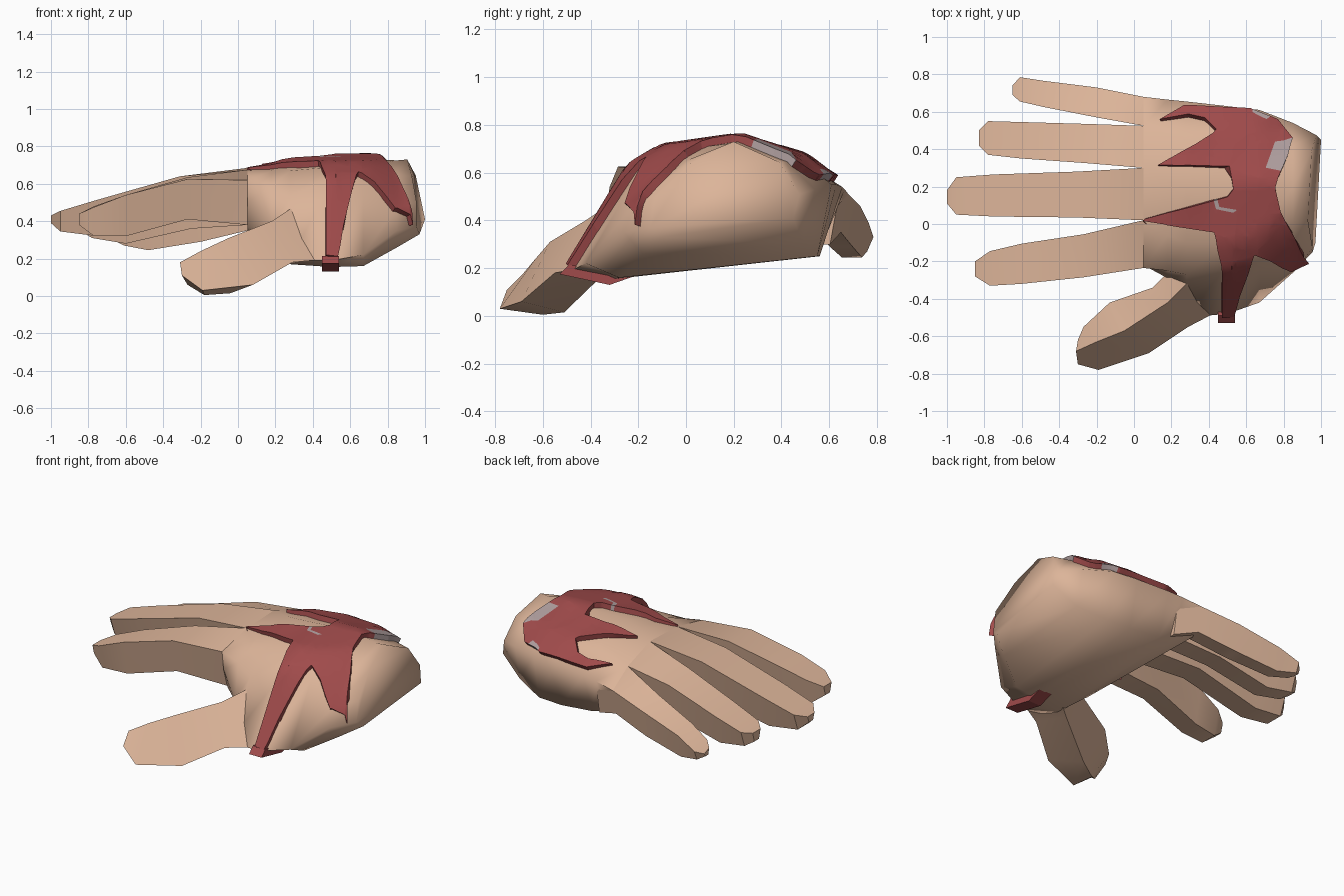
import bpy, bmesh, math
from mathutils import Vector
from mathutils.bvhtree import BVHTree

cube = bpy.data.objects.get("Cube")
if cube:
    bpy.data.objects.remove(cube, do_unlink=True)


def make_material(name, colour):
    mat = bpy.data.materials.new(name)
    mat.use_nodes = True
    mat.diffuse_color = (*colour, 1)
    mat.node_tree.nodes["Principled BSDF"].inputs["Base Color"].default_value = (*colour, 1)
    return mat


skin = make_material("skin", (.72, .46, .32))
red = make_material("dark_red", (.35, .07, .07))
grey = make_material("pale_grey", (.44, .35, .35))


def add_object(name, bm, mats):
    bmesh.ops.recalc_face_normals(bm, faces=bm.faces)
    mesh = bpy.data.meshes.new(name)
    bm.to_mesh(mesh)
    bm.free()
    for mat in mats:
        mesh.materials.append(mat)
    obj = bpy.data.objects.new(name, mesh)
    bpy.context.collection.objects.link(obj)
    bpy.ops.object.select_all(action='DESELECT')
    obj.select_set(True)
    bpy.context.view_layer.objects.active = obj
    return obj


def loft(name, rings, mat, angle=40):
    """Skin a closed tube through rings that have equal point counts."""
    bm = bmesh.new()
    loops = [[bm.verts.new(p) for p in ring] for ring in rings]
    for a, b in zip(loops, loops[1:]):
        for i in range(len(a)):
            j = (i + 1) % len(a)
            bm.faces.new((a[i], a[j], b[j], b[i]))
    bm.faces.new(loops[0])
    bm.faces.new(loops[-1])
    obj = add_object(name, bm, [mat])
    bpy.ops.object.shade_smooth_by_angle(angle=math.radians(angle))
    return obj


# Palm: cross-sections (y, z) from the knuckles towards the wrist
palm_sections = {
    .05: [(-.18, .37), (-.22, .5), (-.235, .62), (.02, .675), (.3, .685), (.525, .61), (.68, .51), (.6, .34)],
    .18: [(-.2, .24), (-.29, .36), (-.25, .59), (-.06, .67), (.23, .71), (.48, .65), (.665, .53), (.57, .3)],
    .28: [(-.35, .17), (-.5, .19), (-.27, .54), (-.1, .67), (.2, .73), (.45, .67), (.655, .54), (.56, .27)],
    .5: [(-.3, .155), (-.48, .19), (-.22, .62), (-.1, .69), (.22, .735), (.5, .65), (.63, .55), (.56, .25)],
    .67: [(-.28, .16), (-.42, .22), (-.2, .6), (-.06, .69), (.23, .735), (.48, .65), (.61, .55), (.55, .25)],
    .85: [(-.18, .26), (-.26, .35), (-.21, .48), (0, .65), (.2, .725), (.42, .645), (.54, .53), (.49, .3)],
}
palm_rings = [[(x, y, z) for y, z in pts] for x, pts in palm_sections.items()]
# The wrist end leans back towards its top
palm_rings.append([(.97, -.1, .33), (.955, -.15, .37), (.955, -.13, .5), (.93, .02, .64),
                   (.905, .2, .73), (.95, .39, .645), (.975, .475, .51), (1, .45, .41)])
body = [loft("palm", palm_rings, skin, 80)]

# Fingers: stations of x, near side, far side, near top, far top, bottom
fingers = {
    "index_finger": [(.05, -.235, .02, .62, .675, .38), (-.27, -.285, -.055, .625, .635, .41),
                     (-.6, -.32, -.105, .54, .54, .32), (-.77, -.33, -.145, .475, .48, .32),
                     (-.85, -.28, -.2, .44, .44, .38)],
    "middle_finger": [(.05, .02, .3, .675, .685, .4), (-.31, .035, .28, .64, .64, .42),
                      (-.75, .04, .265, .515, .515, .32), (-.95, .05, .25, .455, .455, .345),
                      (-1, .11, .18, .43, .43, .39)],
    "ring_finger": [(.05, .3, .525, .685, .61, .38), (-.25, .325, .535, .6, .57, .36),
                    (-.6, .35, .545, .48, .46, .28), (-.78, .37, .55, .42, .41, .31),
                    (-.83, .42, .5, .4, .4, .34)],
    "little_finger": [(.05, .525, .68, .61, .51, .35), (-.2, .57, .73, .51, .46, .29),
                      (-.48, .625, .765, .42, .39, .245), (-.61, .655, .785, .36, .33, .27),
                      (-.65, .69, .74, .33, .31, .29)],
}


def finger_ring(x, near, far, top_near, top_far, bottom):
    inset = (far - near) * .2
    return [(x, near, top_near), (x, far, top_far), (x, far - inset, bottom), (x, near + inset, bottom)]


for name, stations in fingers.items():
    rings = [finger_ring(*s) for s in stations]
    # The root runs on, sunk inside the palm
    root = [(x + .15, y * .93, z - .05) for x, y, z in rings[0]]
    body.append(loft(name, [root] + rings, skin))

# Thumb: each section has ridge, outer, under and inner corners
body.append(loft("thumb", [
    [(-.31, -.68, .18), (-.3, -.75, .11), (-.27, -.68, .06), (-.3, -.62, .14)],
    [(-.2, -.63, .24), (-.19, -.78, .03), (-.18, -.6, .005), (-.27, -.55, .17)],
    [(-.05, -.57, .31), (.08, -.69, .06), (-.04, -.51, .015), (-.13, -.42, .23)],
    [(.18, -.42, .4), (.29, -.55, .18), (.22, -.36, .16), (.1, -.34, .32)],
    [(.36, -.24, .52), (.5, -.44, .2), (.42, -.2, .2), (.28, -.16, .45)],
], skin))

# Combined body surface that the overlay is draped on
surface = bmesh.new()
for part in body:
    surface.from_mesh(part.data)
tree = BVHTree.FromBMesh(surface)
surface.free()


def cut(bm, point, normal):
    bmesh.ops.bisect_plane(bm, geom=bm.verts[:] + bm.edges[:] + bm.faces[:],
                           plane_co=point, plane_no=normal)


def drape(name, outline, panels, thickness, step=.06):
    """Cut a flat outline into a fine grid, colour panels in it and lay it on the body."""
    bm = bmesh.new()
    bm.faces.new([bm.verts.new((x, y, 0)) for x, y in outline])
    bmesh.ops.triangulate(bm, faces=bm.faces)
    for axis in (Vector((1, 0, 0)), Vector((0, 1, 0))):
        for k in range(-12, 17):
            cut(bm, axis * k * step, axis)
    # Panels are convex and clockwise; cut along their sides, then test faces
    for panel in panels:
        corners = [Vector((x, y, 0)) for x, y in panel]
        sides = [(a, Vector((a.y - b.y, b.x - a.x, 0)).normalized())
                 for a, b in zip(corners, corners[1:] + corners[:1])]
        for point, outward in sides:
            cut(bm, point, outward)
        for f in bm.faces:
            centre = f.calc_center_median()
            if all((centre - point).dot(outward) < 0 for point, outward in sides):
                f.material_index = 1
    # The overlay thins out towards the fingers
    for v in bm.verts:
        lift = min(.033, .008 + .09 * max(v.co.x, 0))
        hit, normal, _, _ = tree.ray_cast(Vector((v.co.x, v.co.y, 2)), Vector((0, 0, -1)))
        if hit is None:
            hit, normal, _, _ = tree.find_nearest(Vector((v.co.x, v.co.y, .2)))
        v.co = hit + normal * lift
    obj = add_object(name, bm, [red, grey])
    if sum(p.normal.z for p in obj.data.polygons) < 0:
        obj.data.flip_normals()
    solid = obj.modifiers.new("thickness", 'SOLIDIFY')
    solid.thickness = thickness
    solid.offset = -1
    bpy.ops.object.modifier_apply(modifier=solid.name)
    bpy.ops.object.shade_smooth_by_angle(angle=math.radians(40))


# Red overlay with pointed ends between the knuckles and down the thumb side
drape("back_overlay", [
    (.14, .55), (.27, .62), (.62, .6), (.76, .54), (.84, .44), (.82, .36), (.75, .2), (.78, .07),
    (.915, -.19), (.9, -.195), (.83, -.23), (.64, -.15), (.56, -.36), (.53, -.475), (.47, -.475),
    (.47, -.2), (.43, -.04), (.03, .02), (.5, .15), (.53, .19), (.51, .3), (.13, .31), (.33, .42),
    (.44, .49), (.38, .55), (.29, .57),
], [
    [(.7, .29), (.75, .43), (.9, .45), (.8, .27)],
    [(.63, .58), (.64, .65), (.75, .58), (.7, .54)],
    [(.42, .16), (.44, .16), (.46, .09), (.44, .085)],
    [(.44, .1), (.55, .08), (.53, .065), (.44, .085)],
], .04)

# Strap end folded under the heel of the thumb
loft("strap_hook", [
    [(x, -.53, .175), (x, -.49, .215), (x, -.22, .165), (x, -.32, .13)]
    for x in (.45, .54)
], red, 20)
